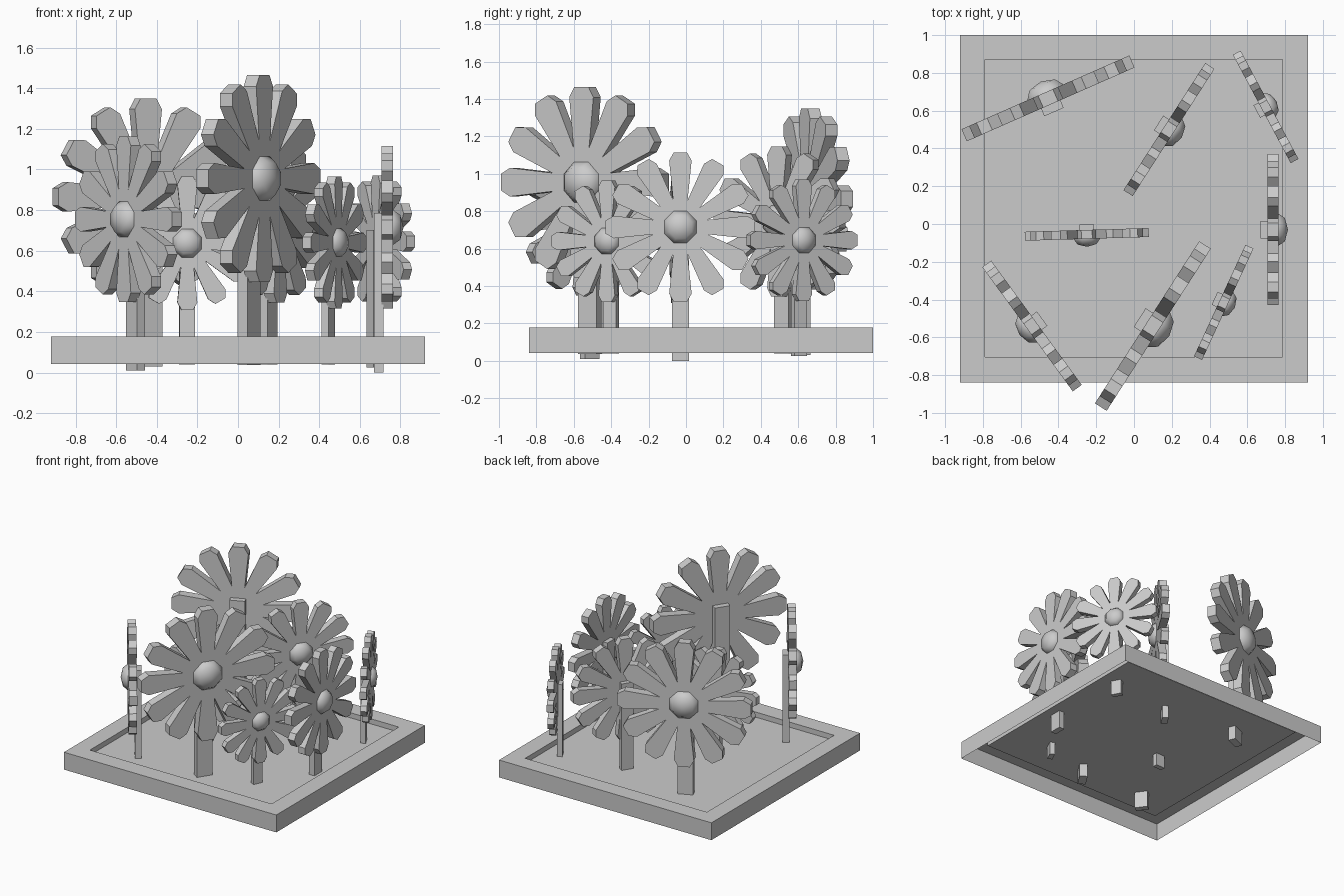
import bpy, bmesh, math
from mathutils import Matrix, Vector

if "Cube" in bpy.data.objects:
    bpy.data.objects.remove(bpy.data.objects["Cube"])


def make_object(name, bm, matrix=None, smooth=None):
    mesh = bpy.data.meshes.new(name)
    bmesh.ops.recalc_face_normals(bm, faces=bm.faces)
    bm.to_mesh(mesh)
    bm.free()
    ob = bpy.data.objects.new(name, mesh)
    bpy.context.collection.objects.link(ob)
    if matrix:
        ob.matrix_world = matrix
    if smooth:
        bpy.ops.object.select_all(action='DESELECT')
        ob.select_set(True)
        bpy.context.view_layer.objects.active = ob
        bpy.ops.object.shade_smooth_by_angle(angle=math.radians(smooth))
    return ob


def bridge(bm, a, b):
    n = len(a)
    for i in range(n):
        bm.faces.new((a[i], a[(i + 1) % n], b[(i + 1) % n], b[i]))


# Planter tray: shell open underneath, with a rim and a recessed floor
def tray():
    bm = bmesh.new()

    def ring(x0, x1, y0, y1, z):
        return [bm.verts.new((x, y, z)) for x, y in
                ((x0, y0), (x1, y0), (x1, y1), (x0, y1))]
    rings = [ring(-.92, .92, -.84, 1.0, .042), ring(-.92, .92, -.84, 1.0, .178),
             ring(-.79, .785, -.705, .87, .178), ring(-.79, .785, -.705, .87, .138)]
    for a, b in zip(rings, rings[1:]):
        bridge(bm, a, b)
    bm.faces.new(rings[-1])
    make_object("tray", bm)


# Petals: twelve tapered prisms with chamfered tips, unit radius, facing +y
PETAL = [(-.065, .05), (.065, .05), (.15, .89), (.088, 1.0), (-.088, 1.0), (-.15, .89)]


def petals(name, mat):
    bm = bmesh.new()
    for k in range(12):
        rot = Matrix.Rotation(k * math.tau / 12, 3, 'Y')
        front, back = ([bm.verts.new(rot @ Vector((x, y, z))) for x, z in PETAL]
                       for y in (.072, -.072))
        bridge(bm, front, back)
        bm.faces.new(front)
        bm.faces.new(back)
    make_object(name, bm, mat)


# Flower centre: eight-sided low dome
def dome(name, mat):
    bm = bmesh.new()
    rings = []
    for r, y in ((.23, .0), (.23, .075), (.165, .16)):
        rings.append([bm.verts.new((r * math.cos((i + .5) * math.tau / 8), y,
                                    r * math.sin((i + .5) * math.tau / 8))) for i in range(8)])
    for a, b in zip(rings, rings[1:]):
        bridge(bm, a, b)
    tip = bm.verts.new((0, .2, 0))
    for i in range(8):
        bm.faces.new((rings[-1][i], rings[-1][(i + 1) % 8], tip))
    bm.faces.new(rings[0])
    make_object(name, bm, mat, smooth=60)


# Stem: flat post behind the petals, running down through the tray floor
def stem(name, mat, bottom):
    bm = bmesh.new()
    top = .175
    bmesh.ops.create_cube(bm, size=1, matrix=Matrix.Translation((0, -.105, (top + bottom) / 2))
                          @ Matrix.Diagonal((.23, .115, top - bottom, 1)))
    make_object(name, bm, mat)


# Flowers: x, y, z of centre, radius, facing direction (x, y), stem bottom
FLOWERS = [
    (-.455, .665, .865, .485, (-.40, .91), .03),
    (.185, .50, .745, .40, (.84, -.54), .04),
    (.697, .62, .645, .325, (.88, .47), .025),
    (.735, -.03, .715, .40, (1, 0), .0),
    (-.25, -.055, .637, .328, (.03, -1), .04),
    (.475, -.415, .64, .325, (.91, -.42), .04),
    (.10, -.54, .955, .51, (.84, -.54), .037),
    (-.54, -.54, .755, .407, (-.81, -.59), .01),
]

tray()
for n, (x, y, z, r, d, bottom) in enumerate(FLOWERS, 1):
    turn = math.atan2(d[1], d[0]) - math.pi / 2
    mat = Matrix.Translation((x, y, z)) @ Matrix.Rotation(turn, 4, 'Z') @ Matrix.Scale(r, 4)
    petals(f"flower_{n}_petals", mat)
    dome(f"flower_{n}_centre", mat)
    stem(f"flower_{n}_stem", mat, (bottom - z) / r)
